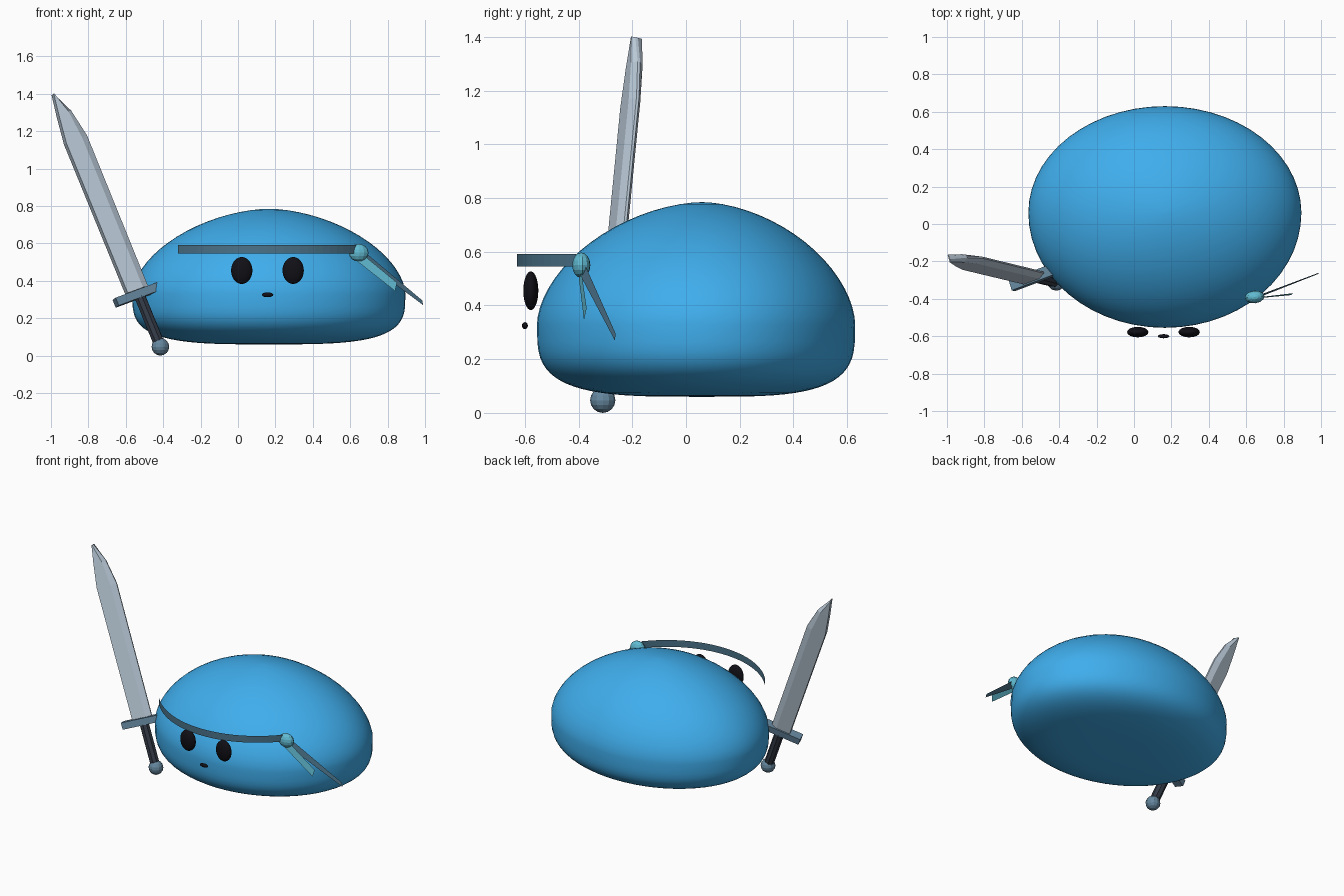
import bpy, bmesh
from math import sin, cos, pi, radians
from mathutils import Vector, Matrix

if "Cube" in bpy.data.objects:
    bpy.data.objects.remove(bpy.data.objects["Cube"])


def material(name, rgb):
    m = bpy.data.materials.new(name)
    m.diffuse_color = (*rgb, 1)
    m.use_nodes = True
    m.node_tree.nodes["Principled BSDF"].inputs["Base Color"].default_value = m.diffuse_color
    return m


BLUE = material("blue", (0.05, 0.42, 0.84))
BAND = material("band_blue", (0.07, 0.17, 0.25))
AQUA = material("aqua", (0.12, 0.5, 0.65))
BLACK = material("black", (0.005, 0.005, 0.008))
STEEL = material("steel", (0.5, 0.6, 0.7))
SLATE = material("slate", (0.13, 0.24, 0.34))
GRIP = material("grip", (0.035, 0.045, 0.065))


def finish(name, bm, mat, angle=None, solid=True):
    if solid:
        bmesh.ops.recalc_face_normals(bm, faces=bm.faces)
    me = bpy.data.meshes.new(name)
    bm.to_mesh(me)
    bm.free()
    ob = bpy.data.objects.new(name, me)
    bpy.context.collection.objects.link(ob)
    me.materials.append(mat)
    if angle:
        bpy.ops.object.select_all(action='DESELECT')
        ob.select_set(True)
        bpy.context.view_layer.objects.active = ob
        bpy.ops.object.shade_smooth_by_angle(angle=radians(angle))
    return ob


def loft(bm, rings):
    rows = [[bm.verts.new(p) for p in r] for r in rings]
    n = len(rows[0])
    for a, b in zip(rows, rows[1:]):
        for i in range(n):
            j = (i + 1) % n
            bm.faces.new((a[i], a[j], b[j], b[i]))
    bm.faces.new(rows[0][::-1])
    bm.faces.new(rows[-1])


def ball(name, loc, size, mat, seg=12, rings=8, angle=None, turn=0):
    bm = bmesh.new()
    mx = Matrix.Translation(loc) @ Matrix.Rotation(turn, 4, 'Z') @ Matrix.Diagonal((*size, 1))
    bmesh.ops.create_uvsphere(bm, u_segments=seg, v_segments=rings, radius=1, matrix=mx)
    return finish(name, bm, mat, angle)


def ribbon(name, pairs, mat):
    bm = bmesh.new()
    vs = [[bm.verts.new(p) for p in pr] for pr in pairs]
    for a, b in zip(vs, vs[1:]):
        bm.faces.new((a[0], a[1], b[1], b[0]))
    return finish(name, bm, mat, solid=False)


# Body: soft dome above the widest line, squashed flat below it
def body_ring(ang):
    low = ang < 0
    e, h = (3.5, 0.27) if low else (1.75, 0.455)
    r = max(cos(ang), 0.004) ** (2 / e)
    z = 0.33 + (-1 if low else 1) * h * abs(sin(ang)) ** (2 / e)
    pts = []
    for k in range(56):
        t = 2 * pi * k / 56
        depth = 0.57 if sin(t) > 0 else 0.615
        pts.append((0.165 + 0.73 * r * cos(t), 0.06 + depth * r * sin(t), z))
    return pts


bm = bmesh.new()
loft(bm, [body_ring(-pi / 2 + pi * k / 36) for k in range(37)])
finish("body", bm, BLUE, 60)

# Face
for side, x in (("left", 0.02), ("right", 0.295)):
    ball(side + "_eye", (x, -0.578, 0.455), (0.057, 0.028, 0.072), BLACK, 24, 16, 60)
ball("mouth", (0.158, -0.6, 0.325), (0.031, 0.011, 0.013), BLACK, 16, 10, 60)

# Headband: thin curved strip across the brow
strip = []
for k in range(25):
    t = radians(-47.4 + 94.8 * k / 24)
    x, y = 0.155 + 0.645 * sin(t), 0.05 - 0.68 * cos(t)
    strip.append(((x, y, 0.545), (x, y, 0.592)))
ribbon("headband", strip, BAND)

# Headband knot and its two tails
ball("headband_knot", (0.645, -0.39, 0.55), (0.053, 0.034, 0.047), AQUA, turn=0.1)
ribbon("long_tail", [((0.66, -0.395, 0.515), (0.67, -0.38, 0.56)),
                     ((0.99, -0.265, 0.27), (0.985, -0.262, 0.295))], BAND)
ribbon("short_tail", [((0.63, -0.4, 0.51), (0.68, -0.39, 0.53)),
                      ((0.84, -0.38, 0.345), (0.85, -0.37, 0.39))], AQUA)

# Sword frame: along the blade, across its width, through its thickness
ORIGIN = Vector((-0.415, -0.31, 0.047))
D = Vector((-0.408, 0.098, 1)).normalized()
W = Vector((0.93, 0.35, 0.35))
W = (W - D * W.dot(D)).normalized()
T = D.cross(W)


def at(s, w, t):
    return ORIGIN + D * s + W * w + T * t


# Blade: thick back, bevelled cutting edge
bm = bmesh.new()
rings = []
for s, a, b, h in ((0.33, -0.064, 0.064, 0.023), (1.2, -0.065, 0.066, 0.023),
                   (1.355, -0.044, 0.036, 0.023), (1.472, -0.025, -0.02, 0.021)):
    m = a + (b - a) * 0.72
    rings.append([at(s, a, -h), at(s, m, -h), at(s, b, -0.005),
                  at(s, b, 0.005), at(s, m, h), at(s, a, h)])
loft(bm, rings)
finish("sword_blade", bm, STEEL)

# Guard
bm = bmesh.new()
loft(bm, [[at(s, w, t) for w, t in ((-0.14, -0.03), (0.14, -0.03), (0.14, 0.03), (-0.14, 0.03))]
          for s in (0.283, 0.328)])
finish("sword_guard", bm, SLATE)

# Grip and pommel
bm = bmesh.new()
loft(bm, [[at(s, 0.031 * cos(k * pi / 4), 0.031 * sin(k * pi / 4)) for k in range(8)]
          for s in (0.02, 0.29)])
finish("sword_grip", bm, GRIP)
ball("sword_pommel", ORIGIN, (0.047, 0.047, 0.047), SLATE)
